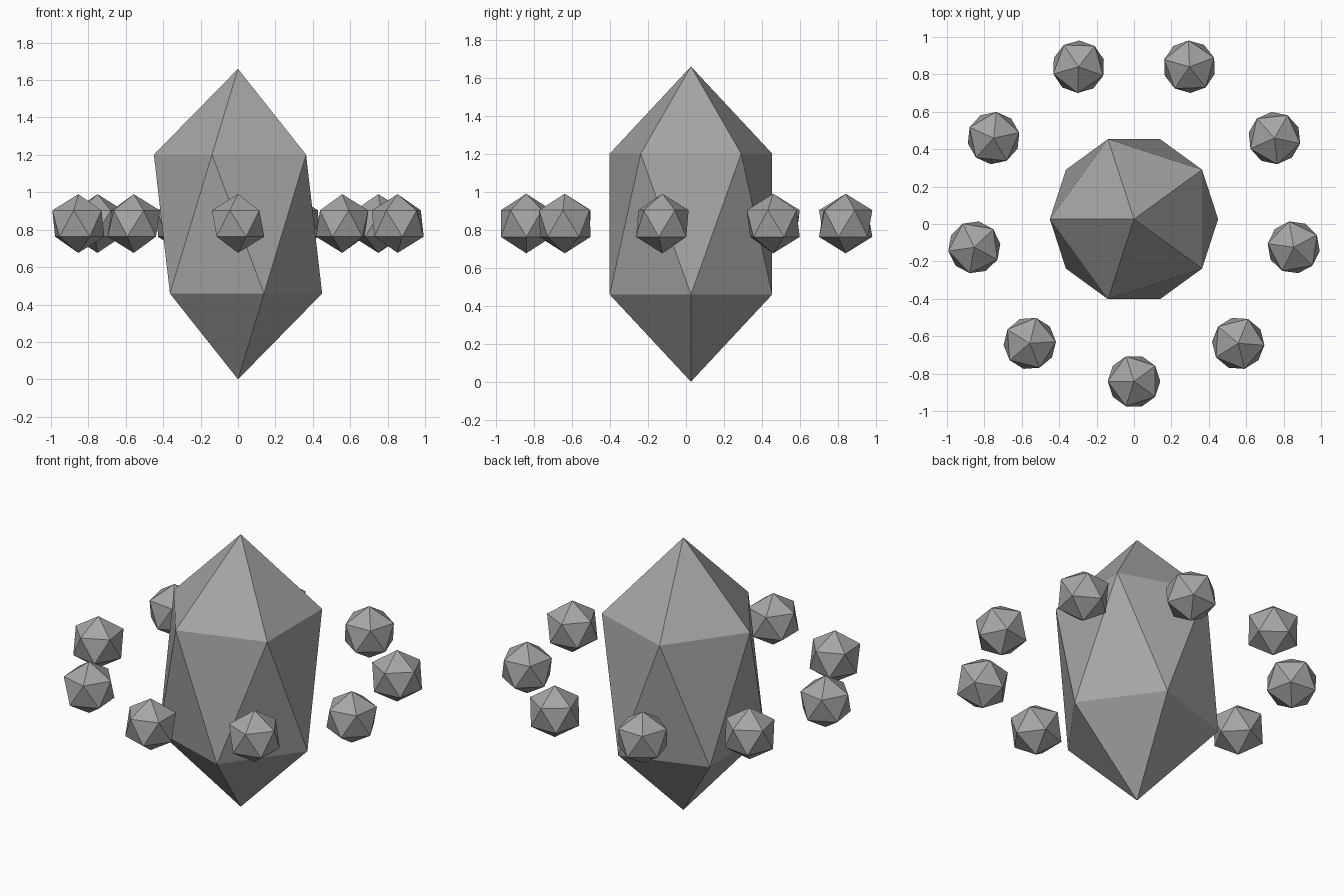
import bpy
import math

cube = bpy.data.objects.get("Cube")
if cube:
    bpy.data.objects.remove(cube, do_unlink=True)

# Single stone colour
stone = bpy.data.materials.new("grey stone")
stone.use_nodes = True
GREY = (0.38, 0.38, 0.38, 1.0)
stone.diffuse_color = GREY
stone.node_tree.nodes["Principled BSDF"].inputs["Base Color"].default_value = GREY


def add_gem(name, location, scale, turn):
    """Flat-shaded 20-sided gem, turned about z and scaled."""
    bpy.ops.mesh.primitive_ico_sphere_add(subdivisions=1, radius=1.0, location=location)
    gem = bpy.context.object
    gem.name = name
    gem.scale = scale
    gem.rotation_euler.z = turn
    gem.data.materials.append(stone)
    return gem


MID_Y = 0.026
MID_Z = 0.83

# Tall central crystal
add_gem("central_crystal", (0, MID_Y, MID_Z), (0.503, 0.503, 0.83), math.pi)

# Ring of orbiting shards, each turned one step further
COUNT = 9
RING_RADIUS = 0.867
SHARD_RADIUS = 0.157
for i in range(COUNT):
    step = math.tau * i / COUNT
    angle = step - math.pi / 2
    add_gem(f"orbiting_shard_{i + 1}",
            (RING_RADIUS * math.cos(angle), MID_Y + RING_RADIUS * math.sin(angle), MID_Z + 0.003),
            (SHARD_RADIUS,) * 3,
            math.pi - step)
